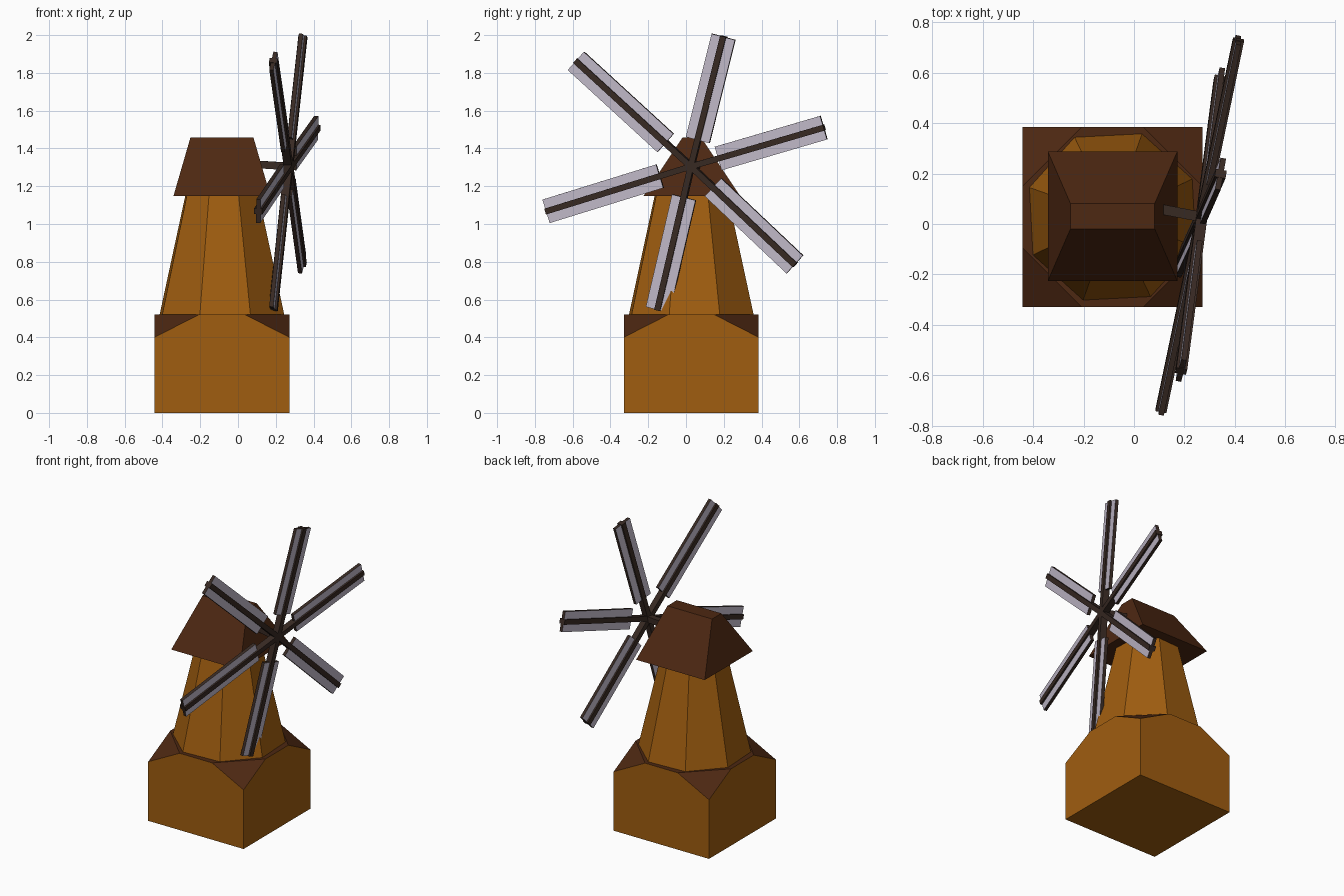
import bpy, bmesh, math
from mathutils import Vector, Matrix

if "Cube" in bpy.data.objects:
    bpy.data.objects.remove(bpy.data.objects["Cube"])


def mat(name, col):
    m = bpy.data.materials.new(name)
    m.diffuse_color = (*col, 1)
    m.use_nodes = True
    m.node_tree.nodes["Principled BSDF"].inputs["Base Color"].default_value = m.diffuse_color
    return m


WALL = mat("ochre_wall", (0.35, 0.110, 0.005))
ROOF = mat("dark_brown_roof", (0.075, 0.021, 0.006))
WOOD = mat("blackish_wood", (0.040, 0.023, 0.017))
CLOTH = mat("pale_cloth", (0.55, 0.50, 0.60))

CX, CY = -0.085, 0.028


def make(name, bm, mats, rule=None):
    bmesh.ops.recalc_face_normals(bm, faces=bm.faces)
    bm.normal_update()
    if rule:
        for f in bm.faces:
            f.material_index = rule(f)
    me = bpy.data.meshes.new(name)
    bm.to_mesh(me)
    bm.free()
    for m in mats:
        me.materials.append(m)
    ob = bpy.data.objects.new(name, me)
    bpy.context.collection.objects.link(ob)
    return ob


def hull(name, pts, mats, rule=None):
    bm = bmesh.new()
    for p in pts:
        bm.verts.new(p)
    bmesh.ops.convex_hull(bm, input=bm.verts)
    bmesh.ops.dissolve_limit(bm, angle_limit=0.01, verts=bm.verts, edges=bm.edges)
    return make(name, bm, mats, rule)


def box(name, frame, lo, hi, mats, rule=None):
    """Box between lo and hi in the local axes of frame."""
    lo, hi = Vector(lo), Vector(hi)
    pts = [frame @ Vector((x, y, z)) for x in (lo.x, hi.x)
           for y in (lo.y, hi.y) for z in (lo.z, hi.z)]
    return hull(name, pts, mats, rule)


# Square base with sloping cut corners; its upper faces are roof coloured
H, C = 0.357, 0.122
pts = []
for sx in (-1, 1):
    for sy in (-1, 1):
        x, y = CX + sx * H, CY + sy * H
        pts += [(x, y, 0), (x, y, 0.40),
                (CX + sx * C, y, 0.52), (x, CY + sy * C, 0.52)]
hull("base", pts, [WALL, ROOF], lambda f: int(f.normal.z > 0.3))

# Tapering eight-sided tower, turned slightly
pts = []
for z in (0.46, 1.20):
    r = 0.35 + (0.52 - z) * 0.229
    for i in range(8):
        a = math.radians(25.5 + 45 * i)
        pts.append((CX + r * math.cos(a), CY + r * math.sin(a), z))
hull("tower", pts, [WALL])

# Hipped cap with a narrow flat ridge
pts = [(CX + sx * hx, CY + 0.003 + sy * hy, z)
       for hx, hy, z in ((0.257, 0.257, 1.147), (0.167, 0.05, 1.457))
       for sx in (-1, 1) for sy in (-1, 1)]
hull("roof", pts, [ROOF])

# Tilted rotor: plane x = A*y + B*z through the hub
A, B = 0.19, 0.063
hub = Vector((0.268, 0.028, 1.305))
n = Vector((1, -A, -B)).normalized()


def frame_at(d):
    w = n.cross(d)
    m = Matrix((d, w, n)).transposed().to_4x4()
    m.translation = hub
    return m


for i in range(6):
    t = math.radians(76 - 59.7 * i)
    c, s = math.cos(t), math.sin(t)
    d = Vector((A * c + B * s, c, s))
    length = (0.71 + 0.024 * i) * d.length
    d.normalize()
    fr = frame_at(d)
    box(f"sail_arm_{i + 1}", fr, (-0.02, -0.016, -0.022), (length, 0.016, 0.022), [WOOD])
    # Cloth panel with a dark rim
    box(f"sail_panel_{i + 1}", fr, (0.145 + 0.008 * i, -0.065, -0.011),
        (length - 0.003, 0.065, 0.011), [CLOTH, WOOD],
        lambda f: int(abs(f.normal.dot(n)) < 0.7))

# Shaft joining the rotor to the cap
box("shaft", frame_at(Vector((A, 1, 0)).normalized()),
    (-0.02, -0.02, -0.18), (0.02, 0.02, 0.022), [WOOD])
